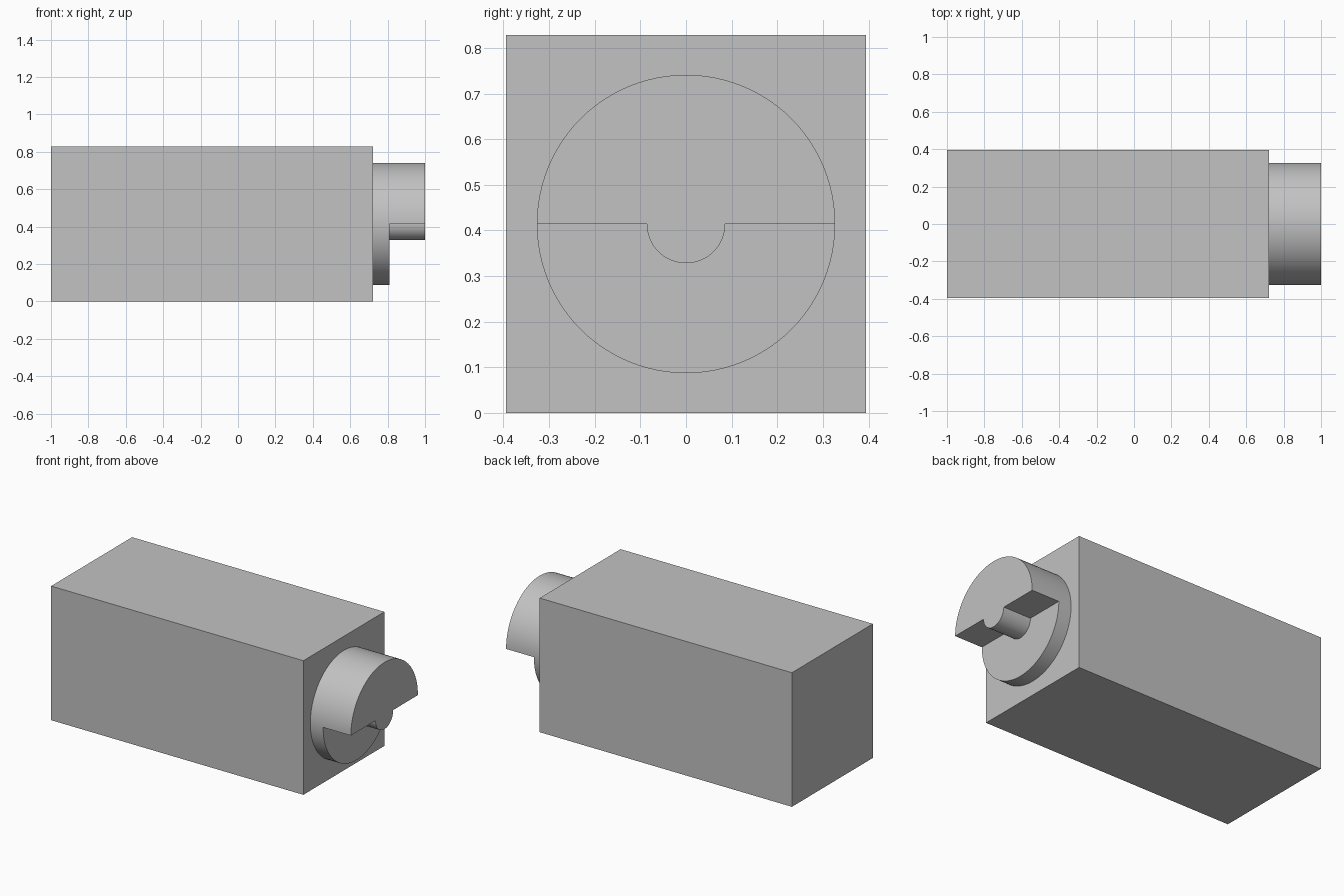
import bpy
import bmesh
from math import sin, cos, pi, radians

cube = bpy.data.objects.get("Cube")
if cube:
    bpy.data.objects.remove(cube, do_unlink=True)

HEIGHT, HALF_DEPTH = 0.828, 0.395
AXIS_Z = HEIGHT / 2
BACK, FACE, STEP, TIP = -1.0, 0.723, 0.81, 1.0
DISC_R, HUB_R = 0.327, 0.086

grey = bpy.data.materials.new("plain grey")
grey.use_nodes = True
colour = (0.54, 0.54, 0.54, 1)
grey.diffuse_color = colour
grey.node_tree.nodes["Principled BSDF"].inputs["Base Color"].default_value = colour


def arc(radius, start, end, steps):
    """Points (y, z) on an arc about the shaft axis, both ends included."""
    angles = [start + (end - start) * i / steps for i in range(steps + 1)]
    return [(radius * cos(a), AXIS_Z + radius * sin(a)) for a in angles]


def prism(name, profile, x0, x1):
    """Extrude a (y, z) profile along x."""
    bm = bmesh.new()
    face = bm.faces.new([bm.verts.new((x0, y, z)) for y, z in profile])
    result = bmesh.ops.extrude_face_region(bm, geom=[face], use_keep_orig=True)
    moved = [v for v in result["geom"] if isinstance(v, bmesh.types.BMVert)]
    bmesh.ops.translate(bm, verts=moved, vec=(x1 - x0, 0, 0))
    bmesh.ops.recalc_face_normals(bm, faces=bm.faces)
    mesh = bpy.data.meshes.new(name)
    bm.to_mesh(mesh)
    bm.free()
    mesh.materials.append(grey)
    obj = bpy.data.objects.new(name, mesh)
    bpy.context.collection.objects.link(obj)
    return obj


# Rectangular housing
d = HALF_DEPTH
prism("housing", [(-d, 0), (d, 0), (d, HEIGHT), (-d, HEIGHT)], BACK, FACE)

# Full round flange, then the upper half disc with its half-round hub below
flange = prism("coupling_flange", arc(DISC_R, 0, 2 * pi, 96)[:-1], FACE, STEP)
jaw_profile = arc(DISC_R, 0, pi, 48) + arc(HUB_R, pi, 2 * pi, 32)
jaw = prism("coupling_jaw", jaw_profile, STEP, TIP)

# Smooth the round walls, keep the edges crisp
bpy.ops.object.select_all(action="DESELECT")
for part in (flange, jaw):
    part.select_set(True)
bpy.context.view_layer.objects.active = jaw
bpy.ops.object.shade_smooth_by_angle(angle=radians(30))
